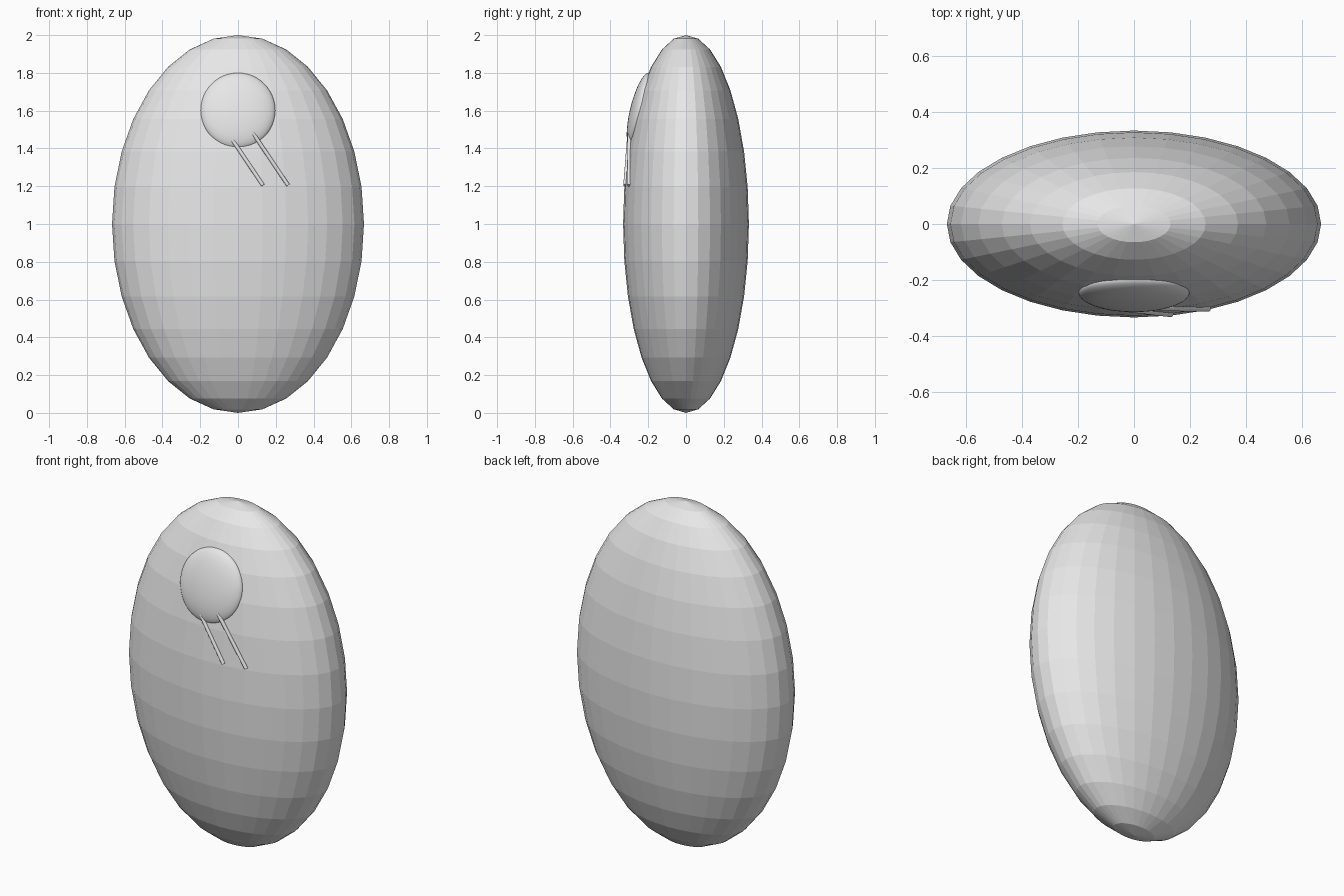
import bpy, math
from mathutils import Vector

if "Cube" in bpy.data.objects:
    bpy.data.objects.remove(bpy.data.objects["Cube"])

grey = bpy.data.materials.new("light grey")
grey.diffuse_color = (0.8, 0.8, 0.8, 1)
grey.use_nodes = True
grey.node_tree.nodes["Principled BSDF"].inputs["Base Color"].default_value = grey.diffuse_color


def ellipsoid(name, loc, radii, tilt, segs, rings, smooth):
    bpy.ops.mesh.primitive_uv_sphere_add(segments=segs, ring_count=rings, radius=1,
                                         location=loc, rotation=(tilt, 0, 0))
    ob = bpy.context.object
    ob.name = name
    ob.scale = radii
    ob.data.materials.append(grey)
    if smooth:
        bpy.ops.object.shade_smooth()
    return ob


def rod(name, a, b, r):
    a, b = Vector(a), Vector(b)
    d = b - a
    bpy.ops.mesh.primitive_cylinder_add(vertices=16, radius=r, depth=d.length,
                                        location=(a + b) / 2,
                                        rotation=d.to_track_quat('Z', 'Y').to_euler())
    ob = bpy.context.object
    ob.name = name
    ob.data.materials.append(grey)
    bpy.ops.object.shade_smooth_by_angle(angle=math.radians(40))


# faceted flattened body
ellipsoid("body", (0, 0, 1), (0.667, 0.333, 1), 0, 32, 16, False)

# smooth raised disc lying along the front surface
ellipsoid("front_disc", (0, -0.243, 1.6), (0.198, 0.0535, 0.2054),
          math.radians(-13.6), 48, 24, True)

# two thin slanted rods below the disc
rod("left_rod", (-0.03, -0.303, 1.446), (0.132, -0.322, 1.205), 0.01)
rod("right_rod", (0.08, -0.300, 1.48), (0.265, -0.302, 1.205), 0.01)
